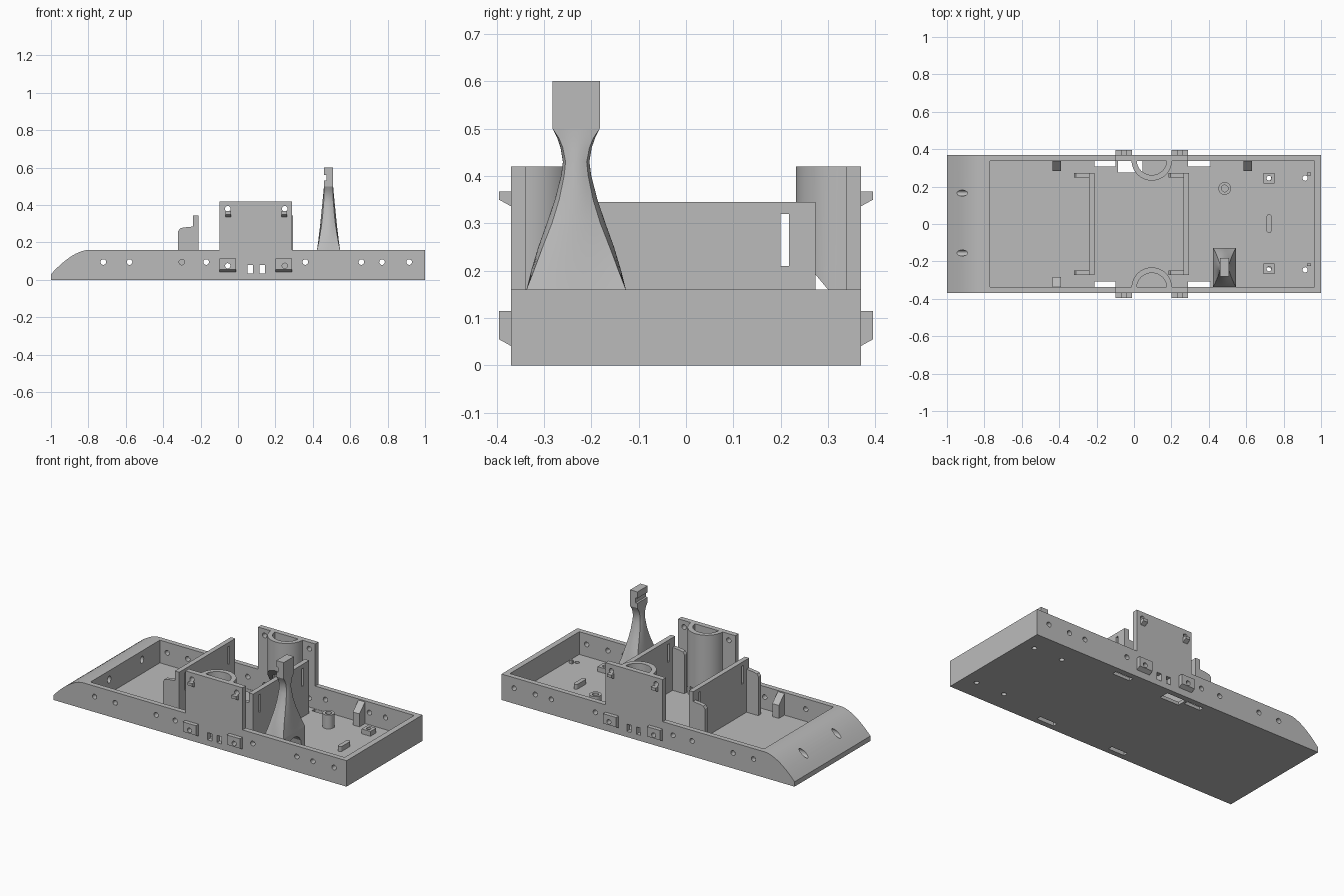
import bpy, bmesh, math

cube = bpy.data.objects.get("Cube")
if cube:
    bpy.data.objects.remove(cube, do_unlink=True)

grey = bpy.data.materials.new("plain grey")
grey.use_nodes = True
grey.diffuse_color = (0.5, 0.5, 0.5, 1)
grey.node_tree.nodes["Principled BSDF"].inputs["Base Color"].default_value = (0.5, 0.5, 0.5, 1)

PLACE = {"x": lambda u, v, d: (d, u, v),
         "y": lambda u, v, d: (u, d, v),
         "z": lambda u, v, d: (u, v, d)}


def loft(name, rings):
    """Skin a list of equal point rings and cap both ends."""
    bm = bmesh.new()
    rows = [[bm.verts.new(p) for p in ring] for ring in rings]
    n = len(rows[0])
    for a, b in zip(rows, rows[1:]):
        for i in range(n):
            j = (i + 1) % n
            bm.faces.new((a[i], a[j], b[j], b[i]))
    bm.faces.new(rows[0])
    bm.faces.new(rows[-1])
    bmesh.ops.recalc_face_normals(bm, faces=bm.faces)
    mesh = bpy.data.meshes.new(name)
    bm.to_mesh(mesh)
    bm.free()
    mesh.materials.append(grey)
    ob = bpy.data.objects.new(name, mesh)
    bpy.context.collection.objects.link(ob)
    return ob


def prism(name, pts, axis, a, b):
    return loft(name, [[PLACE[axis](u, v, d) for u, v in pts] for d in (a, b)])


def rect(u0, u1, v0, v1):
    return [(u0, v0), (u1, v0), (u1, v1), (u0, v1)]


def box(name, x0, x1, y0, y1, z0, z1):
    return prism(name, rect(x0, x1, y0, y1), "z", z0, z1)


def oval(u, v, ru, rv=None, n=24):
    rv = rv or ru
    return [(u + ru * math.cos(2 * math.pi * i / n), v + rv * math.sin(2 * math.pi * i / n))
            for i in range(n)]


def activate(ob):
    bpy.ops.object.select_all(action="DESELECT")
    ob.select_set(True)
    bpy.context.view_layer.objects.active = ob


def cut(ob, *cutters):
    for c in cutters:
        m = ob.modifiers.new("cut", "BOOLEAN")
        m.operation, m.solver, m.object = "DIFFERENCE", "EXACT", c
        activate(ob)
        bpy.ops.object.modifier_apply(modifier=m.name)
        bpy.data.objects.remove(c, do_unlink=True)


def smooth(ob):
    activate(ob)
    bpy.ops.object.shade_smooth_by_angle(angle=math.radians(30))


W, WALL, FLOOR, RIM = 0.37, 0.338, 0.02, 0.16

# Hull with a rounded nose, hollowed out
nose = [(-1 + 0.2 * t / 12, 0.03 + 0.13 * (1 - (1 - t / 12) ** 1.7)) for t in range(13)]
hull = prism("hull", [(-1, 0)] + nose + [(1, RIM), (1, 0)], "y", -W, W)
cut(hull, box("cavity", -0.77, 0.965, -WALL, WALL, FLOOR, 0.3))

# Round holes through the hull sides, slots through the nose
for x in (-0.72, -0.58, -0.30, -0.17, 0.36, 0.66, 0.77, 0.915):
    cut(hull, prism("hole", oval(x, 0.095, 0.015), "y", -0.5, 0.5))
for x in (-0.055, 0.25):
    cut(hull, prism("hole", oval(x, 0.075, 0.014), "y", -0.5, 0.5))
for x in (0.05, 0.115):
    cut(hull, box("slot", x, x + 0.03, -0.5, 0.5, 0.035, 0.08))
for y in (-0.155, 0.165):
    cut(hull, prism("nose_slot", oval(y, 0.105, 0.016, 0.022), "x", -1.1, -0.7))

# Floor openings
for s in (-1, 1):
    y0, y1 = sorted((s * 0.307, s * 0.336))
    cut(hull, box("slot", -0.21, -0.10, y0, y1, -0.1, 0.1),
        box("slot", 0.29, 0.41, y0, y1, -0.1, 0.1))
    for x in (0.72, 0.915):
        cut(hull, prism("hole", oval(x, s * 0.245, 0.014), "z", -0.1, 0.1))
cut(hull, box("drain", -0.085, 0.045, 0.275, 0.336, -0.1, 0.1))
smooth(hull)

# Cross walls with end tabs and vertical slots
for label, x in (("forward", -0.24), ("rear", 0.265)):
    wall = box(label + "_cross_wall", x, x + 0.03, -0.273, 0.273, FLOOR, 0.345)
    for y in (-0.217, 0.2):
        cut(wall, box("slot", x - 0.1, x + 0.1, y, y + 0.017, 0.21, 0.32))
    for side, y in (("right", -0.273), ("left", 0.248)):
        prism(f"{label}_wall_tab_{side}",
              [(x - 0.08, FLOOR), (x, FLOOR), (x, 0.285), (x - 0.05, 0.28),
               (x - 0.07, 0.275), (x - 0.08, 0.26)], "y", y, y + 0.025)

# Side plates, half-round towers and mounting lugs
TX = 0.095
for side, s in (("front", -1), ("back", 1)):
    plate = box(side + "_side_plate", -0.1, 0.29, *sorted((s * WALL, s * W)), RIM, 0.42)
    for x in (-0.055, 0.25):
        cut(plate, prism("hole", oval(x, 0.38, 0.015), "y", -0.5, 0.5))

    arc = [math.pi * i / 24 for i in range(25)]
    ring = [(TX + 0.108 * math.cos(a), s * (0.34 - 0.108 * math.sin(a))) for a in arc]
    ring += [(TX + 0.08 * math.cos(a), s * (0.34 - 0.078 * math.sin(a))) for a in reversed(arc)]
    tower = prism(side + "_half_round_tower", ring, "z", FLOOR, 0.42)
    if s > 0:
        # Sloping underside leaves the tower open above the drain
        cut(tower, prism("slope", [(0.2, 0.0), (0.35, 0.0), (0.35, 0.1), (0.2, 0.28)],
                         "x", -0.1, 0.3))
    else:
        for x in (0.05, 0.115):
            cut(tower, box("slot", x, x + 0.03, -0.5, 0, 0.035, 0.08))
    smooth(tower)

    for i, x in enumerate((-0.055, 0.245)):
        lug = prism(f"{side}_lower_lug_{i + 1}",
                    [(s * 0.368, 0.04), (s * 0.395, 0.055), (s * 0.395, 0.115), (s * 0.368, 0.115)],
                    "x", x - 0.045, x + 0.045)
        cut(lug, prism("hole", oval(x + 0.005 * i, 0.075, 0.014), "y", -0.5, 0.5))
        prism(f"{side}_upper_lug_{i + 1}",
              [(s * 0.368, 0.335), (s * 0.395, 0.35), (s * 0.395, 0.367), (s * 0.368, 0.367)],
              "x", x - 0.013, x + 0.018)

# Sloped ribs against the inner walls
for name, x, s in (("front_rib", -0.435, -1), ("back_rib", -0.435, 1), ("rear_back_rib", 0.585, 1)):
    prism(name, [(s * 0.34, FLOOR), (s * 0.284, FLOOR), (s * 0.284, 0.1), (s * 0.34, 0.155)],
          "x", x, x + 0.045)

# Deck fittings
post = prism("round_post", oval(0.485, 0.19, 0.034), "z", FLOOR, 0.105)
cut(post, prism("bore", oval(0.485, 0.19, 0.018), "z", 0.03, 0.2))
smooth(post)
for side, y in (("right", -0.24), ("left", 0.245)):
    block = box("screw_block_" + side, 0.692, 0.752, y - 0.028, y + 0.028, FLOOR, 0.05)
    cut(block, prism("bore", oval(0.722, y, 0.013), "z", -0.1, 0.2))
    box("corner_stop_" + side, 0.925, 0.945, y + 0.015, y + 0.03, FLOOR, 0.04)
ends = [math.pi * i / 8 for i in range(9)]
key = [(0.722 + 0.013 * math.cos(a), 0.04 + 0.013 * math.sin(a)) for a in ends]
key += [(0.722 - 0.013 * math.cos(a), -0.035 - 0.013 * math.sin(a)) for a in ends]
prism("rounded_key", key, "z", FLOOR, 0.05)

# Flared pedestal: square foot, rounded waist, square head
def squircle(cx, cy, z, rx, ry, round_):
    pts = []
    for i in range(40):
        a = math.pi / 4 + 2 * math.pi * i / 40
        c, s = math.cos(a), math.sin(a)
        k = (1 - round_) / max(abs(c), abs(s)) + round_
        pts.append((cx + rx * c * k, cy + ry * s * k, z))
    return pts


rings = []
for z, rx, ry, r in ((0.16, 0.062, 0.105, 0), (0.2, 0.056, 0.095, 0.2), (0.25, 0.05, 0.08, 0.4),
                     (0.3, 0.044, 0.062, 0.6), (0.35, 0.039, 0.045, 0.7), (0.4, 0.034, 0.032, 0.7),
                     (0.43, 0.031, 0.028, 0.7), (0.46, 0.028, 0.033, 0.5), (0.48, 0.026, 0.04, 0.3),
                     (0.5, 0.025, 0.05, 0)):
    rings.append(squircle(0.484, -0.232, z, rx, ry, r))
smooth(loft("pedestal", rings))
foot = box("pedestal_foot", 0.422, 0.546, -0.337, -0.127, FLOOR, 0.16)
arch = [(-0.232 + 0.07 * math.cos(a), 0.06 + 0.07 * math.sin(a)) for a in ends]
cut(foot, prism("arch", arch + [(-0.302, 0), (-0.162, 0)], "x", 0.3, 0.7))
head = box("pedestal_head", 0.459, 0.509, -0.282, -0.182, 0.5, 0.6)
cut(head, box("notch", 0.44, 0.472, -0.4, 0, 0.53, 0.56))
